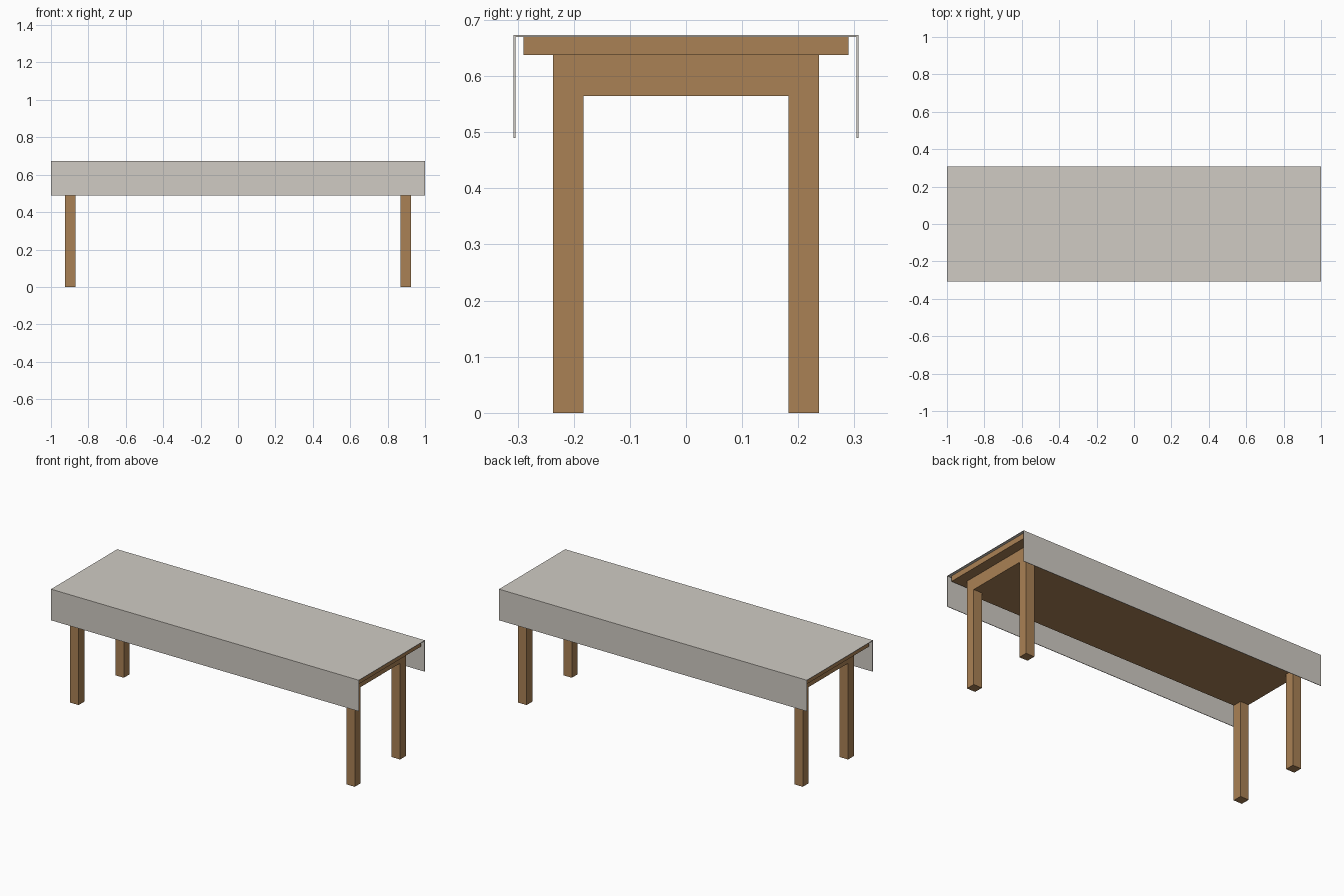
import bpy
import bmesh

if "Cube" in bpy.data.objects:
    bpy.data.objects.remove(bpy.data.objects["Cube"])


def material(name, rgb):
    m = bpy.data.materials.new(name)
    m.diffuse_color = (*rgb, 1.0)
    m.use_nodes = True
    m.node_tree.nodes["Principled BSDF"].inputs["Base Color"].default_value = m.diffuse_color
    return m


wood = material("wood", (0.40, 0.22, 0.09))
linen = material("linen", (0.63, 0.60, 0.55))


def add_object(name, bm, mat):
    bmesh.ops.recalc_face_normals(bm, faces=bm.faces)
    mesh = bpy.data.meshes.new(name)
    bm.to_mesh(mesh)
    bm.free()
    mesh.materials.append(mat)
    ob = bpy.data.objects.new(name, mesh)
    bpy.context.collection.objects.link(ob)
    return ob


def box(name, lo, hi, mat):
    bm = bmesh.new()
    bmesh.ops.create_cube(bm, size=1.0)
    for v in bm.verts:
        v.co = [(a + b) / 2 + c * (b - a) for a, b, c in zip(lo, hi, v.co)]
    return add_object(name, bm, mat)


# Table top board and the solid apron block beneath it
box("table_top", (-0.985, -0.29, 0.638), (0.985, 0.29, 0.67), wood)
box("apron", (-0.925, -0.237, 0.565), (0.925, 0.237, 0.638), wood)

# Four square legs, flush with the apron corners
for sx, x_name in ((-1, "left"), (1, "right")):
    for sy, y_name in ((-1, "front"), (1, "back")):
        xs = sorted((sx * 0.87, sx * 0.925))
        ys = sorted((sy * 0.183, sy * 0.237))
        box(f"{y_name}_{x_name}_leg", (xs[0], ys[0], 0), (xs[1], ys[1], 0.565), wood)

# Tablecloth: thin U-shaped profile hanging over the long sides
W, T, TOP, HEM = 0.307, 0.003, 0.673, 0.49
profile = [(-W, HEM), (-W, TOP), (W, TOP), (W, HEM),
           (W - T, HEM), (W - T, TOP - T), (T - W, TOP - T), (T - W, HEM)]
bm = bmesh.new()
ends = [[bm.verts.new((x, y, z)) for y, z in profile] for x in (-1, 1)]
n = len(profile)
for i in range(n):
    j = (i + 1) % n
    bm.faces.new((ends[0][i], ends[0][j], ends[1][j], ends[1][i]))
for e in ends:
    for quad in ((0, 1, 6, 7), (1, 2, 5, 6), (2, 3, 4, 5)):
        bm.faces.new([e[k] for k in quad])
add_object("tablecloth", bm, linen)
